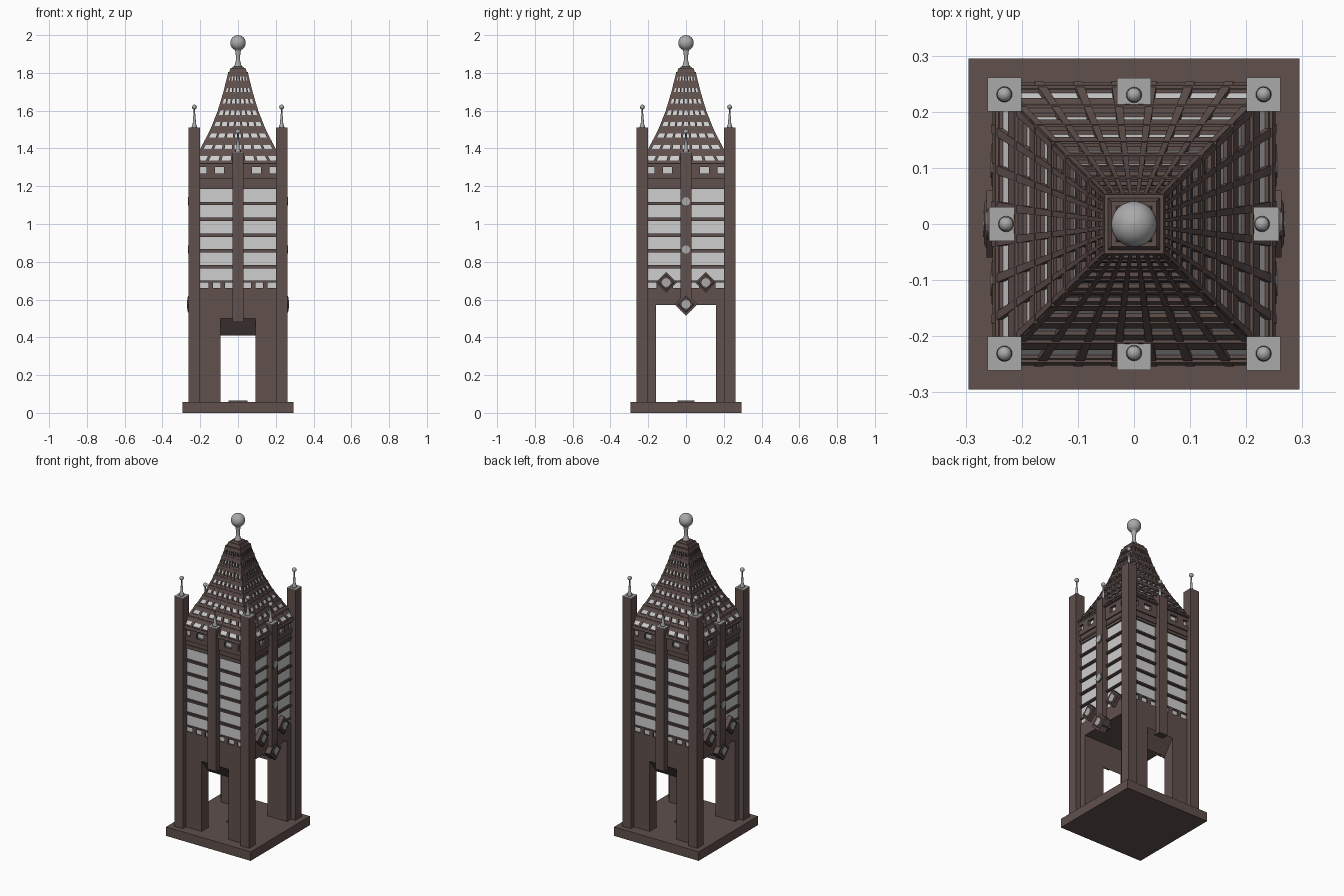
import bpy, bmesh, math
from mathutils import Matrix, Vector

if "Cube" in bpy.data.objects:
    bpy.data.objects.remove(bpy.data.objects["Cube"])


def mat(name, c):
    m = bpy.data.materials.new(name)
    m.diffuse_color = (*c, 1)
    m.use_nodes = True
    m.node_tree.nodes["Principled BSDF"].inputs["Base Color"].default_value = m.diffuse_color
    return m


BROWN = mat("brown_stone", (0.115, 0.08, 0.073))
PANE = mat("pale_pane", (0.62, 0.62, 0.62))
GREY = mat("grey_metal", (0.40, 0.40, 0.40))


def finish(bm, name, m, smooth=False):
    bmesh.ops.recalc_face_normals(bm, faces=bm.faces)
    me = bpy.data.meshes.new(name)
    bm.to_mesh(me)
    bm.free()
    me.materials.append(m)
    for p in me.polygons:
        p.use_smooth = smooth
    ob = bpy.data.objects.new(name, me)
    bpy.context.collection.objects.link(ob)


def hexa(bm, pts):
    """Six-sided solid: four bottom points, then four top points."""
    v = [bm.verts.new(p) for p in pts]
    for f in ((3, 2, 1, 0), (4, 5, 6, 7), (0, 1, 5, 4), (1, 2, 6, 5), (2, 3, 7, 6), (3, 0, 4, 7)):
        bm.faces.new([v[i] for i in f])


def box(bm, x0, x1, y0, y1, z0, z1):
    hexa(bm, [(x, y, z) for z in (z0, z1) for x, y in ((x0, y0), (x1, y0), (x1, y1), (x0, y1))])


def ring(bm, h0, z0, h1, z1):
    """Square block centred on the axis, half width h0 below and h1 above."""
    hexa(bm, [(a * h, b * h, z) for h, z in ((h0, z0), (h1, z1))
              for a, b in ((-1, -1), (1, -1), (1, 1), (-1, 1))])


def side(k):
    return Matrix.Rotation(k * math.pi / 2, 3, 'Z')


def panel(bm, k, u0, u1, d0, d1, z0, z1):
    """Box on wall k: u along the wall, d outward."""
    r = side(k)
    hexa(bm, [r @ Vector((u, -d, z)) for z in (z0, z1) for u, d in ((u0, d0), (u1, d0), (u1, d1), (u0, d1))])


def lathe(bm, cx, cy, z, prof, n=16):
    rows = [[bm.verts.new((cx + r * math.cos(6.283185 * i / n), cy + r * math.sin(6.283185 * i / n), z + h))
             for i in range(n)] for r, h in prof]
    for a, b in zip(rows, rows[1:]):
        for i in range(n):
            bm.faces.new((a[i], a[(i + 1) % n], b[(i + 1) % n], b[i]))
    bm.faces.new(rows[0])
    bm.faces.new(rows[-1])


def finial(stem, r, zc):
    n = 10
    a0 = -1.2
    return stem + [(r * math.cos(a0 + (1.56 - a0) * i / n), zc + r * math.sin(a0 + (1.56 - a0) * i / n))
                   for i in range(n + 1)]


# base slab and floor plate
bm = bmesh.new()
box(bm, -.295, .295, -.295, .295, 0, .057)
box(bm, -.05, .05, -.045, .045, .057, .066)
finish(bm, "base_slab", BROWN)

# lower walls: four piers, sloped lintels, solid band above the passages
bm = bmesh.new()
for sx in (0, 2):
    for x0, x1 in ((-.23, -.093), (.093, .23)):
        panel(bm, sx, x0, x1, .16, .23, .057, .57)
    r = side(sx)
    hexa(bm, [r @ Vector(p) for p in (
        (-.093, -.23, .50), (.093, -.23, .50), (.093, -.16, .41), (-.093, -.16, .41),
        (-.093, -.23, .57), (.093, -.23, .57), (.093, -.16, .57), (-.093, -.16, .57))])
ring(bm, .23, .57, .23, .66)
finish(bm, "lower_walls", BROWN)

# pale glazed core of the shaft
bm = bmesh.new()
ring(bm, .222, .655, .222, 1.31)
finish(bm, "window_core", PANE)

# brown bands between the windows, with small dividers
bm = bmesh.new()
for i in range(7):
    z = .70 + .0835 * i
    z0, z1 = (z - .018, z) if i else (.69, .70)
    if i == 6:
        z0, z1 = 1.184, 1.268
    ring(bm, .23, z0, .23, z1)
    if 0 < i < 6:
        ring(bm, .235, z0 + .005, .235, z1 - .005)
ring(bm, .235, 1.20, .235, 1.21)
ring(bm, .238, 1.238, .238, 1.268)
ring(bm, .238, 1.302, .238, 1.325)
for k in range(4):
    for u in (-.145, -.08, .08, .145):
        panel(bm, k, u - .012, u + .012, .2, .23, .655, .695)
    for u0, u1 in ((-.168, -.122), (-.073, .073), (.122, .168)):
        panel(bm, k, u0, u1, .2, .238, 1.26, 1.31)
finish(bm, "window_bands", BROWN)

# corner columns and mid-wall pilasters: core, ribs, caps, finials
core, ribs, caps, fins = (bmesh.new() for _ in range(4))
pil = bmesh.new()
posts = [(sx * .231, sy * .231, .057, 1.507, core) for sx in (-1, 1) for sy in (-1, 1)]
posts += [(0, s * .23, .48, 1.377, pil) for s in (-1, 1)]
posts += [(s * .228, 0, .54, 1.377, pil) for s in (-1, 1)]
small = finial([(.014, 0), (.014, .008), (.009, .02), (.007, .05), (.004, .08), (.004, .10)], .013, .11)
for x, y, z0, z1, c in posts:
    box(c, x - .025, x + .025, y - .025, y + .025, z0 + .01, z1)
    for a in (-.0235, 0, .0235):
        box(ribs, x + a - .0068, x + a + .0068, y - .0303, y + .0303, z0, z1)
        box(ribs, x - .0303, x + .0303, y + a - .0068, y + a + .0068, z0, z1)
        box(caps, x + a - .0068, x + a + .0068, y - .0303, y + .0303, z1, z1 + .003)
        box(caps, x - .0303, x + .0303, y + a - .0068, y + a + .0068, z1, z1 + .003)
    box(caps, x - .025, x + .025, y - .025, y + .025, z1 - .001, z1 + .001)
    lathe(fins, x, y, z1 + .002, small)
finish(core, "column_cores", GREY)
finish(pil, "pilaster_cores", BROWN)
finish(ribs, "column_ribs", BROWN)
finish(caps, "column_caps", GREY)
finish(fins, "small_finials", GREY, True)

# diamond ornaments and round studs on the two side walls
dia, stud = bmesh.new(), bmesh.new()


def disc(bm, s, y, z, x0, x1, r, n, r2=None):
    m = Matrix.Translation((s * (x0 + x1) / 2, y, z)) @ Matrix.Rotation(s * math.pi / 2, 4, 'Y')
    bmesh.ops.create_cone(bm, cap_ends=True, segments=n, radius1=r, radius2=r2 or r, depth=x1 - x0, matrix=m)


for s in (-1, 1):
    for y, z, x, r in ((-.105, .69, .25, .056), (.105, .69, .25, .056), (0, .575, .263, .06)):
        disc(dia, s, y, z, .215, x, r, 4)
        disc(dia, s, y, z, x, x + .004, .044, 4, .036)
        disc(stud, s, y, z, x, x + .006, .023, 12)
    for z in (.865, 1.12):
        disc(dia, s, 0, z, .25, .261, .028, 12)
        disc(stud, s, 0, z, .25, .264, .022, 12)
finish(dia, "diamond_ornaments", BROWN)
finish(stud, "round_studs", GREY)

# flared roof: pale core, brown courses, hips and ribs
PROF = [(1.32, .25), (1.40, .194), (1.50, .143), (1.60, .103), (1.70, .073), (1.80, .048)]


def half(z):
    for (a, p), (b, q) in zip(PROF, PROF[1:]):
        if z <= b:
            return p + (q - p) * (z - a) / (b - a)
    return PROF[-1][1]


bm = bmesh.new()
for (a, p), (b, q) in zip(PROF, PROF[1:]):
    ring(bm, p - .005, a, q - .005, b)
finish(bm, "roof_core", PANE)

bm = bmesh.new()
rows = [1.348 + .0603 * i for i in range(8)]
edges = [1.32] + [e for z in rows for e in (z - .011, z + .011)] + [1.80]
for a, b in zip(edges[::2], edges[1::2]):
    ring(bm, half(a) + .002, a, half(b) + .002, b)
    m = (a + b) / 2
    ring(bm, half(m) + .006, m - .006, half(m) + .003, m + .006)
finish(bm, "roof_courses", BROWN)

bm = bmesh.new()
for k in range(4):
    r = side(k)
    for f in (-.97, -.68, -.4, -.13, .13, .4, .68, .97):
        for (a, p), (b, q) in zip(PROF, PROF[1:]):
            hexa(bm, [r @ Vector((f * h + e * (.002 + .025 * h), -d, z)) for z, h in ((a, p), (b, q))
                      for e, d in ((-1, h - .01), (1, h - .01), (1, h + .004), (-1, h + .004))])
finish(bm, "roof_ribs", BROWN)

# roof cap and top finial
bm = bmesh.new()
ring(bm, .053, 1.795, .053, 1.805)
ring(bm, .046, 1.805, .040, 1.825)
ring(bm, .032, 1.825, .026, 1.835)
finish(bm, "roof_cap", BROWN)
bm = bmesh.new()
lathe(bm, 0, 0, 1.83, finial([(.022, 0), (.018, .01), (.012, .03), (.011, .06), (.015, .085)], .041, .129), 24)
finish(bm, "top_finial", GREY, True)
